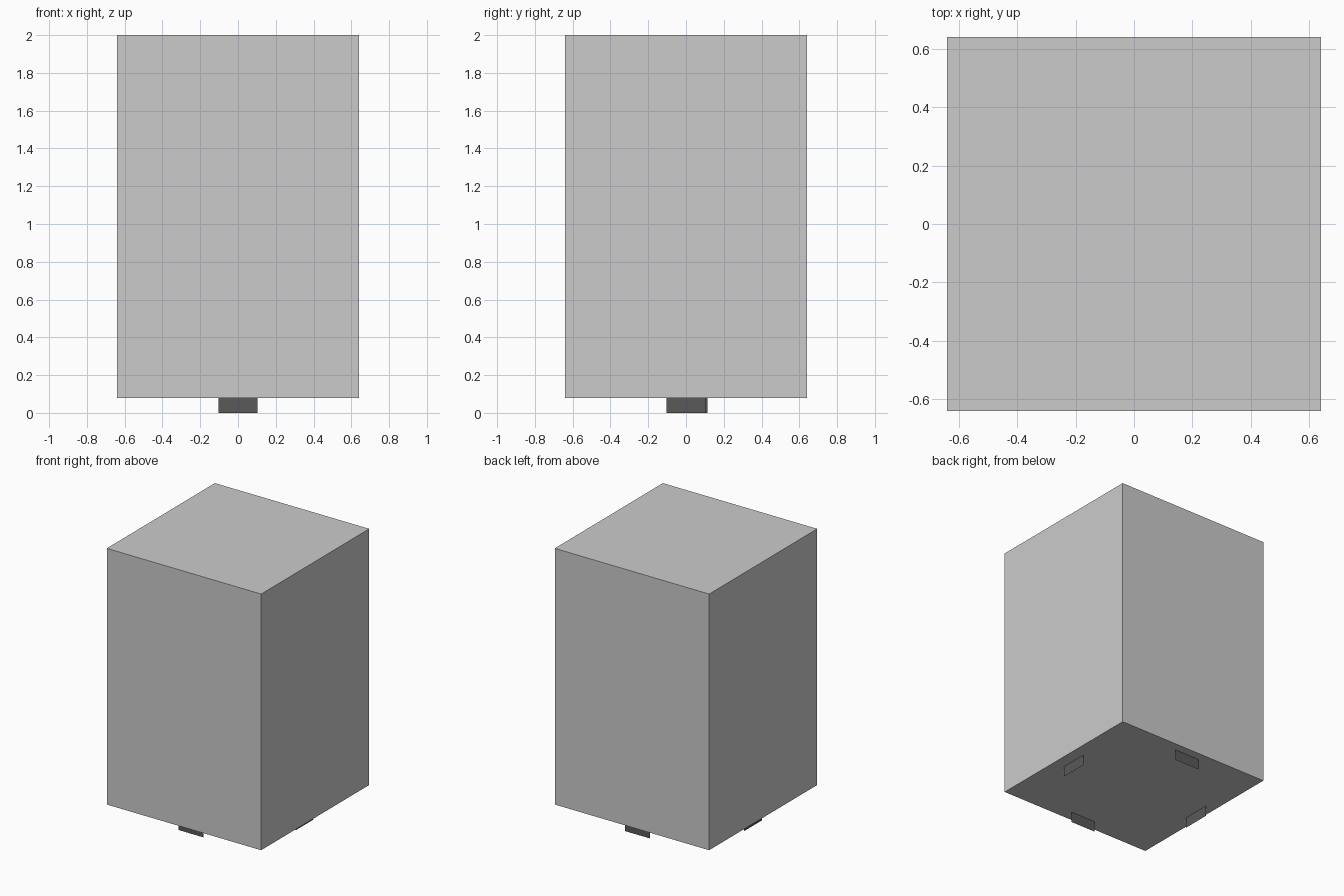
import bpy
import bmesh
from mathutils import Matrix

if "Cube" in bpy.data.objects:
    bpy.data.objects.remove(bpy.data.objects["Cube"])

HALF, BASE, TOP = 0.64, 0.08, 2.0


def add_object(name, bm):
    mesh = bpy.data.meshes.new(name)
    bm.to_mesh(mesh)
    bm.free()
    obj = bpy.data.objects.new(name, mesh)
    bpy.context.collection.objects.link(obj)
    return obj


# Dark material for the feet
dark = bpy.data.materials.new("dark_foot")
dark.diffuse_color = (0.1, 0.1, 0.1, 1)
dark.use_nodes = True
dark.node_tree.nodes["Principled BSDF"].inputs["Base Color"].default_value = dark.diffuse_color

# Main block
bm = bmesh.new()
bmesh.ops.create_cube(bm, size=1, matrix=Matrix.Translation((0, 0, (BASE + TOP) / 2))
                      @ Matrix.Diagonal((2 * HALF, 2 * HALF, TOP - BASE, 1)))
add_object("body", bm)


# Thin upright foot plate between two ground points, facing outward
def foot(name, a, b):
    bm = bmesh.new()
    bm.faces.new([bm.verts.new((x, y, z)) for (x, y), z in
                  ((a, 0), (b, 0), (b, BASE), (a, BASE))])
    add_object(name, bm).data.materials.append(dark)


foot("front_foot", (-0.104, -0.555), (0.104, -0.555))
foot("back_foot", (0.104, 0.575), (-0.104, 0.575))
foot("right_foot", (0.55, -0.104), (0.55, 0.107))
foot("left_foot", (-0.56, 0.113), (-0.56, -0.102))
